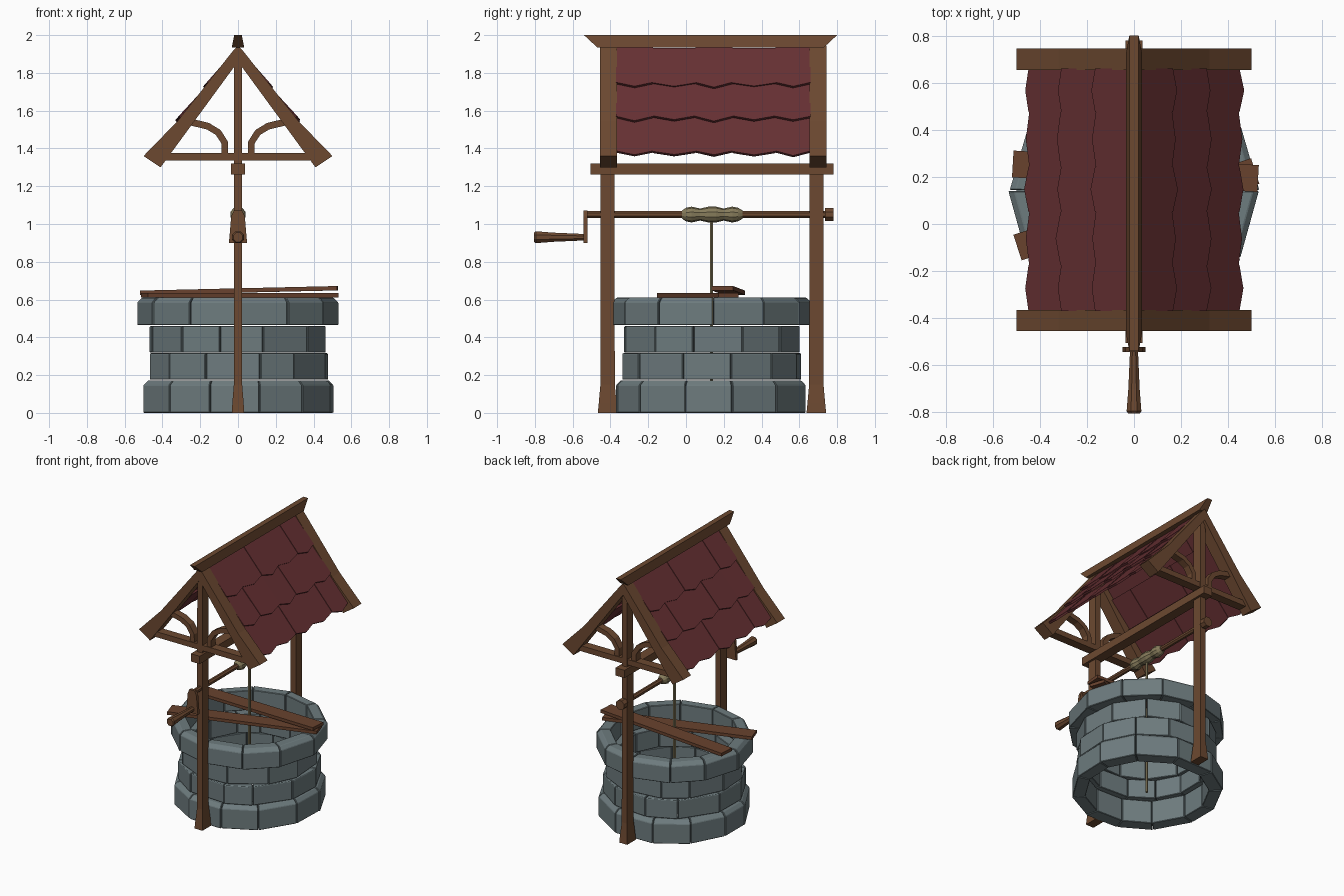
import bpy, bmesh, math, random
from mathutils import Vector

if "Cube" in bpy.data.objects:
    bpy.data.objects.remove(bpy.data.objects["Cube"])
random.seed(4)


def material(name, rgb):
    m = bpy.data.materials.new(name)
    m.diffuse_color = (*rgb, 1)
    m.use_nodes = True
    m.node_tree.nodes["Principled BSDF"].inputs["Base Color"].default_value = m.diffuse_color
    return m


STONE = material("grey_stone", (0.155, 0.2, 0.21))
WOOD = material("brown_wood", (0.15, 0.066, 0.03))
PLANK = material("plank_wood", (0.14, 0.055, 0.027))
ROOF = material("red_shingle", (0.135, 0.03, 0.033))
ROPE = material("khaki_rope", (0.24, 0.2, 0.105))


def loft(bm, rings):
    """Closed solid through a list of equal-length point rings."""
    vs = [[bm.verts.new(p) for p in r] for r in rings]
    n = len(vs[0])
    fs = [bm.faces.new(vs[0]), bm.faces.new(vs[-1])]
    for a, b in zip(vs, vs[1:]):
        for i in range(n):
            j = (i + 1) % n
            fs.append(bm.faces.new((a[i], a[j], b[j], b[i])))
    bmesh.ops.recalc_face_normals(bm, faces=fs)


def finish(name, bm, mat, bevel=0):
    me = bpy.data.meshes.new(name)
    if bevel:
        bmesh.ops.bevel(bm, geom=bm.edges[:], offset=bevel, segments=1, affect='EDGES')
    bm.to_mesh(me)
    bm.free()
    me.materials.append(mat)
    ob = bpy.data.objects.new(name, me)
    bpy.context.collection.objects.link(ob)
    return ob


def solid(name, rings, mat, bevel=0):
    bm = bmesh.new()
    loft(bm, rings)
    return finish(name, bm, mat, bevel)


def rect(cx, cy, hx, hy, z):
    return [(cx - hx, cy - hy, z), (cx + hx, cy - hy, z), (cx + hx, cy + hy, z), (cx - hx, cy + hy, z)]


def box(name, x0, x1, y0, y1, z0, z1, mat):
    cx, cy = (x0 + x1) / 2, (y0 + y1) / 2
    return solid(name, [rect(cx, cy, x1 - cx, y1 - cy, z) for z in (z0, z1)], mat)


def circle_y(y, r, z, n=8):
    return [(r * math.cos((i + .5) * math.tau / n), y, z + r * math.sin((i + .5) * math.tau / n)) for i in range(n)]


def extrude_y(name, pts, y0, y1, mat):
    return solid(name, [[(x, y, z) for x, z in pts] for y in (y0, y1)], mat)


# Stone courses: z range, outer radius, joint offset in degrees, top chamfer
CY = 0.135
COURSES = [("stone_base", 0.0, 0.172, 0.515, 15, 0.025),
           ("stone_course_lower", 0.176, 0.316, 0.485, 11, 0.004),
           ("stone_course_upper", 0.32, 0.46, 0.475, 20, 0.004),
           ("stone_rim", 0.464, 0.61, 0.53, 0, 0.025)]
for name, z0, z1, R, off, ch in COURSES:
    bm = bmesh.new()
    joints = [off + 30 * i + (random.uniform(-4, 4) if R < 0.53 else random.uniform(-2, 2)) for i in range(12)]
    joints.append(joints[0] + 360)
    for a, b in zip(joints, joints[1:]):
        r = R + random.uniform(-0.006, 0.004)
        ri = R - 0.095
        prof = [(ri, z0), (r, z0), (r, z1 - ch), (r - ch, z1), (ri, z1)]
        rings = []
        for ang in (a + 0.25, b - 0.25):
            t = math.radians(ang - 90)
            rings.append([(q * math.cos(t), CY + q * math.sin(t), z) for q, z in prof])
        loft(bm, rings)
    finish(name, bm, STONE, 0.0035)

# Two gable frames: post, rafters, tie beam, curved braces
RAFTER = [(0, 1.945), (0.02, 1.925), (0.32, 1.545), (0.5, 1.36), (0.41, 1.30), (0.30, 1.45), (0, 1.86)]
BRACE = [(0.07, 1.36), (0.07, 1.43), (0.105, 1.485), (0.16, 1.518), (0.26, 1.542)]
for end, py, ry in (("front", -0.415, -0.41), ("back", 0.69, 0.70)):
    solid(end + "_post", [rect(0, py, hx, hy, z) for z, hx, hy in
          ((0, .033, .052), (.05, .03, .047), (.15, .022, .038), (1.87, .021, .036))], WOOD)
    box(end + "_tie_beam", -0.38, 0.38, py - .033, py + .033, 1.335, 1.376, WOOD)
    for side, s in (("left", -1), ("right", 1)):
        extrude_y(f"{end}_{side}_rafter", [(s * x, z) for x, z in RAFTER], ry - .045, ry + .045, WOOD)
        rings = []
        for i, (x, z) in enumerate(BRACE):
            p, q = Vector(BRACE[max(i - 1, 0)]), Vector(BRACE[min(i + 1, 4)])
            d = (q - p).normalized() * 0.018
            rings.append([(s * (x + k * d.y), py + e * .027, z - k * d.x)
                          for k, e in ((-1, -1), (1, -1), (1, 1), (-1, 1))])
        solid(f"{end}_{side}_brace", rings, WOOD)

# Long beam and ridge cap
box("long_beam", -0.037, 0.037, -0.505, 0.78, 1.262, 1.32, WOOD)
solid("ridge_cap", [rect(0, 0.13, .033, .60, 1.935), rect(0, 0.13, .02, .67, 2.0)], WOOD)

# Pointed shingles, three overlapping rows per slope
COLS = [-0.37, -0.175, 0.05, 0.245, 0.475, 0.66]
ROWS = [(0.0, 0.245, 0.0, 0.016), (0.2, 0.475, 0.0, 0.024), (0.43, 0.705, 0.0, 0.018)]
D, N = Vector((0.611, 0, -0.792)), Vector((0.792, 0, 0.611))
for side, s in (("left", -1), ("right", 1)):
    bm = bmesh.new()
    for r, (s0, s1, w0, w1) in enumerate(ROWS):
        for c in range(5):
            lift = 0.004 * ((c + r + 1) % 2)
            y0, y1 = COLS[c], COLS[c + 1]
            tip = s1 + 0.027 + random.uniform(-.006, .006)
            outline = [(s0, y0, w0), (s1, y0, w1), (tip, (y0 + y1) / 2, w1 + .001), (s1, y1, w1), (s0, y1, w0)]
            rings = []
            for th in (-0.015, 0):
                ring = []
                for u, y, w in outline:
                    p = Vector((0, 0, 1.932)) + D * u + N * (w + lift + th)
                    ring.append((s * max(p.x, 0), y, p.z))
                rings.append(ring)
            loft(bm, rings)
    finish(side + "_roof_shingles", bm, ROOF)

# Winch: axle, end knob, crank arm and tapered handle
solid("axle", [circle_y(y, .019, 1.05) for y in (-0.54, 0.78)], WOOD)
solid("axle_knob", [circle_y(y, .037, 1.05) for y in (0.735, 0.78)], WOOD)
extrude_y("crank_arm", [(-.048, .9), (.048, .9), (.036, 1.04), (.022, 1.072), (-.022, 1.072), (-.036, 1.04)],
          -0.543, -0.522, WOOD)
solid("crank_handle", [circle_y(y, r, 0.93) for y, r in
      ((-0.805, .027), (-0.795, .034), (-0.7, .026), (-0.53, .018))], WOOD)

# Rope coil with bulges, and the hanging rope
coil = [(-.02, .022), (0, .036), (.03, .042), (.075, .032), (.12, .042), (.16, .042),
        (.2, .032), (.245, .042), (.275, .036), (.30, .022)]
solid("rope_coil", [circle_y(y, r, 1.05, 10) for y, r in coil], ROPE)
solid("hanging_rope", [[(0.01 * math.cos(i * math.tau / 6), CY + 0.01 * math.sin(i * math.tau / 6), z)
      for i in range(6)] for z in (0.0, 1.03)], ROPE)

# Two loose planks lying over the rim
for name, a, b in (("upper_plank", (-.515, .255, .636), (.527, .193, .66)),
                   ("lower_plank", (-.495, -.10, .623), (.515, .225, .623))):
    a, b = Vector(a), Vector(b)
    d = (b - a).normalized()
    side = Vector((-d.y, d.x, 0)).normalized() * 0.057
    up = Vector((0, 0, 0.0115))
    solid(name, [[p + side * i + up * j for i, j in ((-1, -1), (1, -1), (1, 1), (-1, 1))] for p in (a, b)], PLANK)
